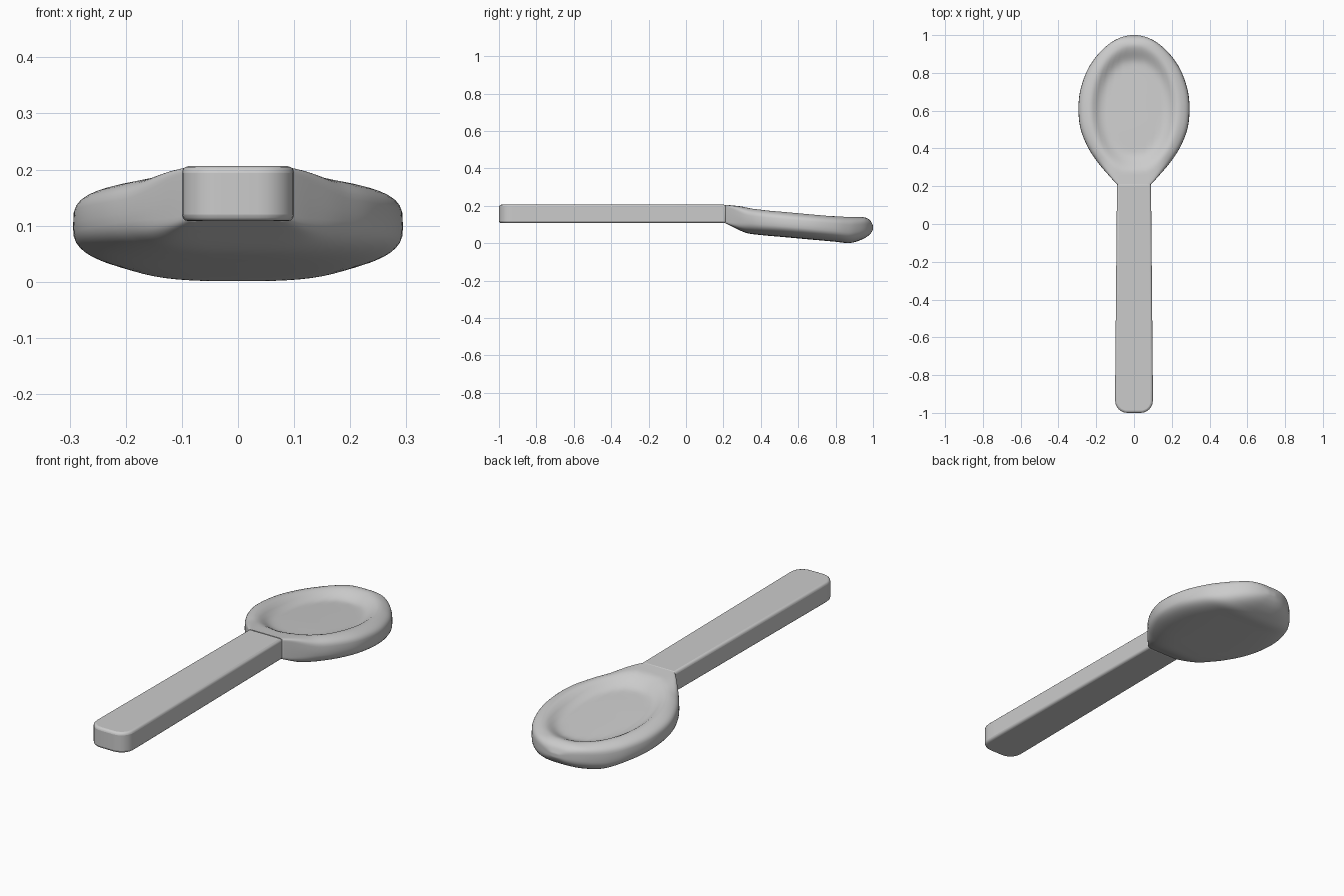
import bpy, bmesh, math

if "Cube" in bpy.data.objects:
    bpy.data.objects.remove(bpy.data.objects["Cube"])


def make_object(name, bm):
    bmesh.ops.recalc_face_normals(bm, faces=bm.faces)
    mesh = bpy.data.meshes.new(name)
    bm.to_mesh(mesh)
    bm.free()
    ob = bpy.data.objects.new(name, mesh)
    bpy.context.collection.objects.link(ob)
    bpy.ops.object.select_all(action='DESELECT')
    bpy.context.view_layer.objects.active = ob
    ob.select_set(True)
    return ob


def catmull(a, b, c, d, t):
    return [0.5 * (2*q + (r - p)*t + (2*p - 5*q + 4*r - s)*t*t + (3*q - p - 3*r + s)*t**3)
            for p, q, r, s in zip(a, b, c, d)]


def smoothstep(x):
    x = min(1, max(0, x))
    return x * x * (3 - 2 * x)


# Handle: flat bar with rounded plan corners at the free end
half = [(0.09, 0.215), (0.1, -0.88)]
r = 0.065
half += [(0.1 - r + r * math.cos(a), -1 + r - r * math.sin(a))
         for a in [math.radians(15 * i) for i in range(7)]]
outline = half + [(-x, y) for x, y in reversed(half)]
bm = bmesh.new()
base = bm.faces.new([bm.verts.new((x, y, 0.108)) for x, y in outline])
top = bmesh.ops.extrude_face_region(bm, geom=[base])
bmesh.ops.translate(bm, vec=(0, 0, 0.098),
                    verts=[g for g in top['geom'] if isinstance(g, bmesh.types.BMVert)])
handle = make_object("handle", bm)
bev = handle.modifiers.new("soft_edges", 'BEVEL')
bev.width = 0.012
bev.segments = 3
bev.limit_method = 'ANGLE'
bev.angle_limit = math.radians(50)
bpy.ops.object.shade_smooth_by_angle(angle=math.radians(60))

# Bowl: stations along y as (y, half width, top z, bottom z), lofted
stations = [
    (0.21, 0.09, 0.206, 0.108), (0.25, 0.127, 0.202, 0.088), (0.32, 0.187, 0.196, 0.056),
    (0.40, 0.241, 0.189, 0.044), (0.50, 0.282, 0.181, 0.035), (0.60, 0.294, 0.172, 0.026),
    (0.70, 0.286, 0.163, 0.017), (0.80, 0.254, 0.154, 0.008), (0.87, 0.213, 0.148, 0.001),
    (0.92, 0.17, 0.143, 0.012), (0.96, 0.123, 0.137, 0.03), (0.985, 0.076, 0.122, 0.05),
    (0.998, 0.03, 0.098, 0.07), (1.0, 0.006, 0.088, 0.08)]
steps = 5
samples = []
for i in range(len(stations) - 1):
    p = [stations[max(0, min(len(stations) - 1, i + k))] for k in (-1, 0, 1, 2)]
    samples += [catmull(*p, j / steps) for j in range(steps)]
samples.append(stations[-1])

bm = bmesh.new()
rings = []
n = 56
for y, w, t, b in samples:
    blend = smoothstep((y - 0.21) / 0.14)      # square neck to rounded bowl
    ring = []
    for k in range(n):
        a = 2 * math.pi * k / n
        c, s = math.cos(a), math.sin(a)
        power = 0.15 + blend * ((0.5 if s > 0 else 0.7) - 0.15)
        x = w * math.copysign(abs(c) ** (0.15 + blend * 0.5), c)
        z = (t + b) / 2 + (t - b) / 2 * math.copysign(abs(s) ** power, s)
        if s > 0:                               # hollow inside the rim
            q = math.hypot(x / 0.235, (y - 0.61) / 0.345)
            z -= 0.042 * smoothstep((1 - q) / 0.3)
        ring.append(bm.verts.new((x, y, z)))
    rings.append(ring)
for r0, r1 in zip(rings, rings[1:]):
    for k in range(n):
        m = (k + 1) % n
        bm.faces.new((r0[k], r0[m], r1[m], r1[k]))
bm.faces.new(rings[0])
bm.faces.new(rings[-1])
make_object("bowl", bm)
bpy.ops.object.shade_smooth_by_angle(angle=math.radians(60))
